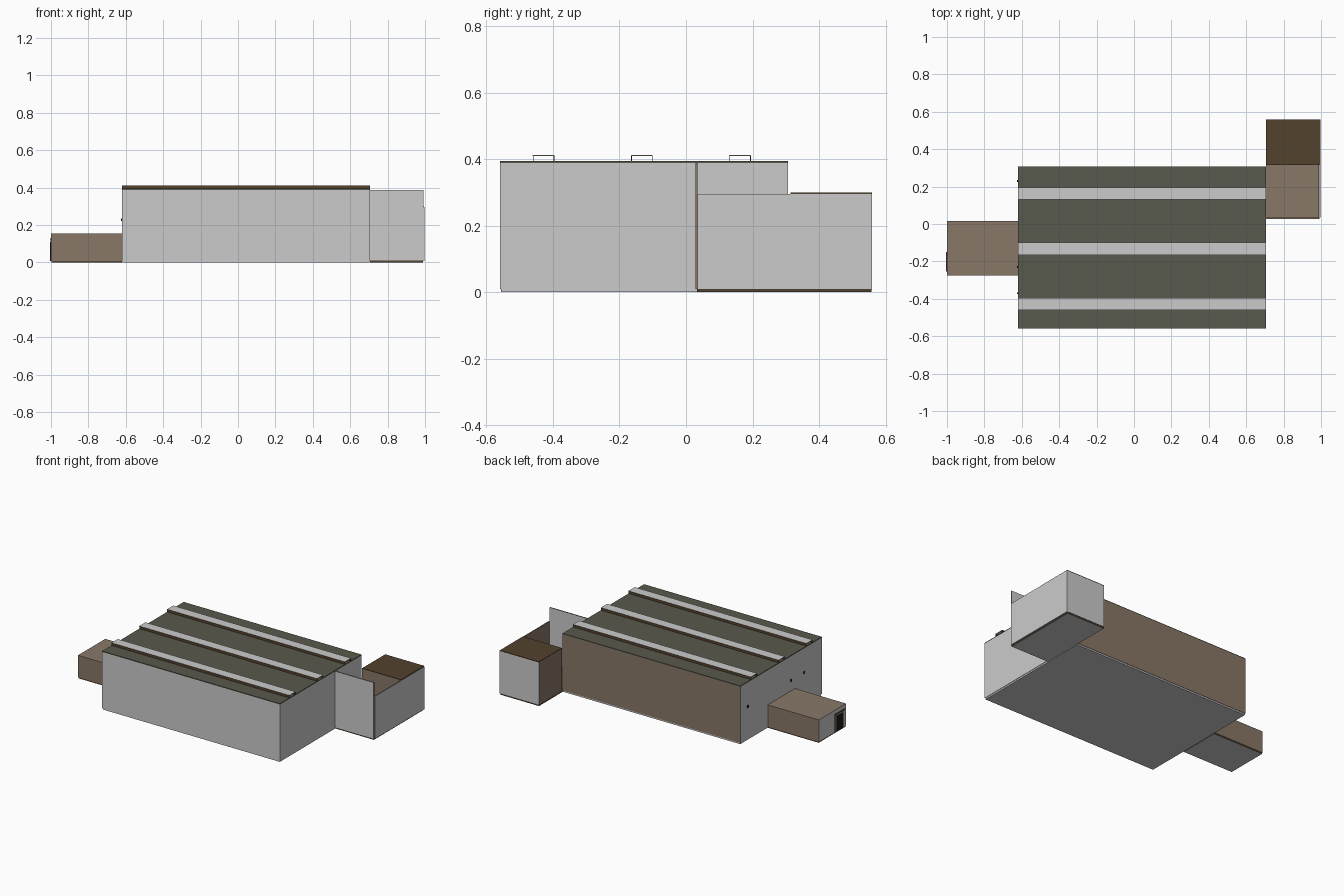
import bpy, bmesh

if "Cube" in bpy.data.objects:
    bpy.data.objects.remove(bpy.data.objects["Cube"])


def material(name, rgb):
    m = bpy.data.materials.new(name)
    m.diffuse_color = (*rgb, 1.0)
    m.use_nodes = True
    m.node_tree.nodes["Principled BSDF"].inputs["Base Color"].default_value = m.diffuse_color
    return m


GRAY = material("light gray cladding", (0.60, 0.60, 0.60))
BROWN = material("brown cladding", (0.25, 0.187, 0.137))
DARK = material("dark brown roofing", (0.088, 0.054, 0.027))
OLIVE = material("olive gray roofing", (0.098, 0.10, 0.075))
BLACK = material("near black", (0.012, 0.011, 0.01))

SIDES = {"-x": (-1, 0, 0), "+x": (1, 0, 0), "-y": (0, -1, 0),
         "+y": (0, 1, 0), "-z": (0, 0, -1), "+z": (0, 0, 1)}


def box(name, xs, ys, zs, mat, sides=None):
    """Box from ranges; 'sides' recolours faces by the direction they face."""
    bm = bmesh.new()
    bmesh.ops.create_cube(bm, size=1)
    for v in bm.verts:
        v.co = [r[0] if c < 0 else r[1] for c, r in zip(v.co, (xs, ys, zs))]
    bm.normal_update()
    mats = [mat]
    for key, m in (sides or {}).items():
        if m not in mats:
            mats.append(m)
        for f in bm.faces:
            if sum(a * b for a, b in zip(f.normal, SIDES[key])) > 0.9:
                f.material_index = mats.index(m)
    mesh = bpy.data.meshes.new(name)
    bm.to_mesh(mesh)
    bm.free()
    for m in mats:
        mesh.materials.append(m)
    ob = bpy.data.objects.new(name, mesh)
    bpy.context.collection.objects.link(ob)
    return ob


# Main hall: gray walls, brown back wall, olive roof sheet
HX, HY = (-0.62, 0.705), (-0.56, 0.307)
box("hall_base", (-0.617, 0.702), (-0.557, 0.304), (0, 0.01), GRAY)
box("hall_walls", HX, HY, (0.01, 0.388), GRAY, {"+y": BROWN})
box("hall_roof", HX, HY, (0.388, 0.394), OLIVE)

# Three open-ended roof ridges: gray cap on dark brown side strips
for i, y in enumerate((-0.428, -0.133, 0.163), 1):
    box(f"ridge_cap_{i}", HX, (y - 0.033, y + 0.033), (0.409, 0.412), GRAY,
        {"-y": DARK, "+y": DARK})
    for side, s in (("front", -1), ("back", 1)):
        edge = sorted((y + s * 0.030, y + s * 0.032))
        box(f"ridge_{side}_strip_{i}", HX, edge, (0.394, 0.409), DARK)

# Low entrance annex on the left
box("entrance_annex", (-1.0, -0.62), (-0.275, 0.015), (0.008, 0.155), BROWN,
    {"-x": GRAY, "-z": GRAY})
box("entrance_base", (-0.998, -0.62), (-0.273, 0.013), (0, 0.008), DARK,
    {"-z": GRAY})

# Entrance door, its surround and canopy
box("door_surround", (-1.002, -0.999), (-0.25, -0.155), (0.008, 0.125), BROWN)
box("entrance_door", (-1.004, -1.001), (-0.235, -0.17), (0.008, 0.108), BLACK)
box("door_canopy", (-1.006, -0.999), (-0.255, -0.15), (0.122, 0.128), DARK)

# Small wall lamps on the left wall
for i, y in enumerate((0.23, -0.23, -0.37), 1):
    box(f"wall_lamp_{i}", (-0.626, -0.619), (y - 0.005, y + 0.005),
        (0.22, 0.235), BLACK)

# Walled yard on the right: floor, tall front screen, low outer wall
box("yard_floor", (0.705, 0.99), (0.033, 0.558), (0, 0.01), DARK,
    {"+z": BROWN, "-z": GRAY})
box("yard_front_screen", (0.705, 0.992), (0.028, 0.035), (0.01, 0.388), GRAY,
    {"+x": BROWN, "+z": BROWN})
box("yard_outer_wall", (0.991, 0.998), (0.035, 0.56), (0.008, 0.295), GRAY,
    {"-x": BROWN, "+z": BROWN})

# Closed store behind the yard with a dark roof
box("store_walls", (0.705, 0.991), (0.315, 0.56), (0.01, 0.294), BROWN,
    {"+y": GRAY})
box("store_roof", (0.705, 0.995), (0.315, 0.56), (0.294, 0.299), DARK)
